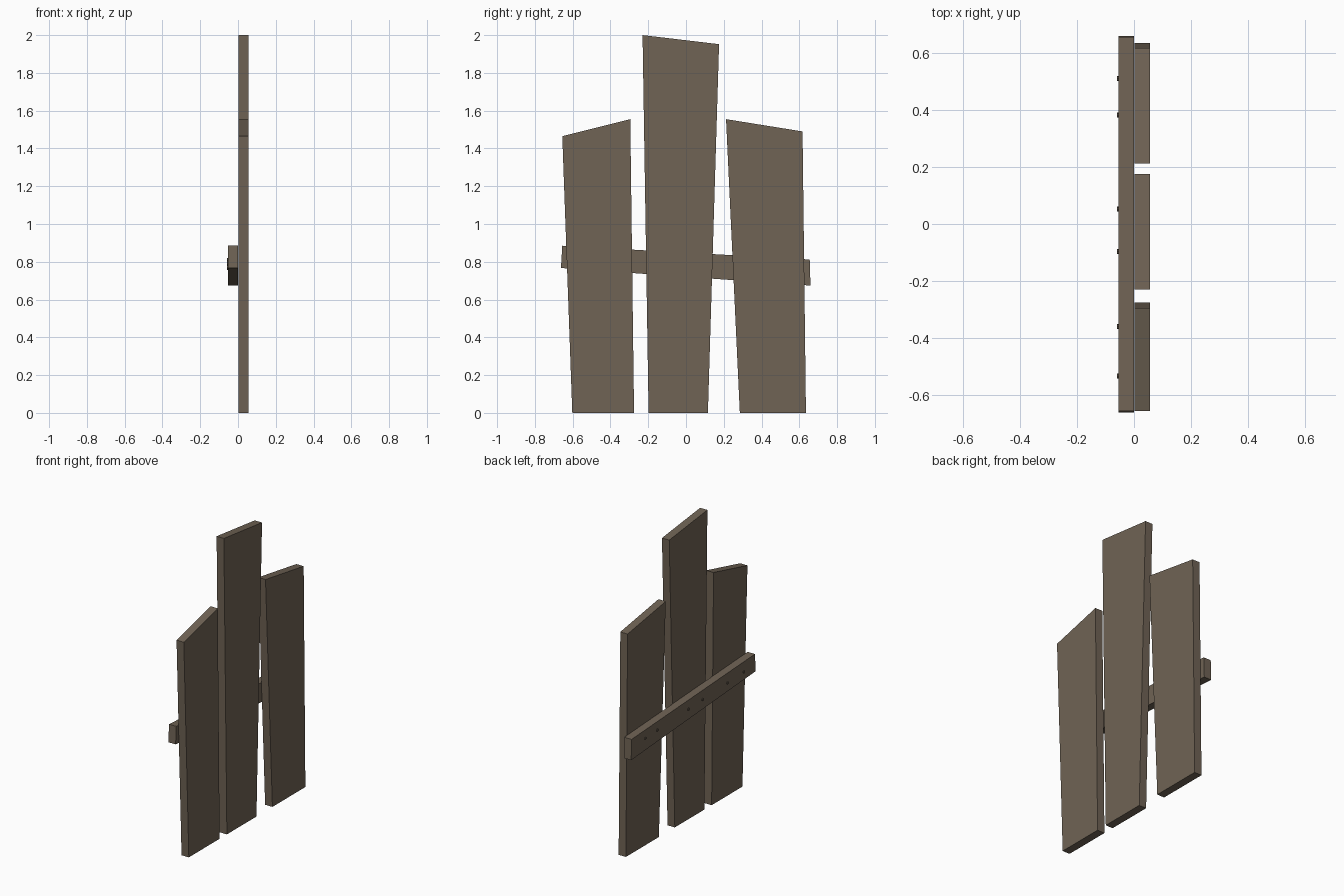
import bpy, bmesh, math

if "Cube" in bpy.data.objects:
    bpy.data.objects.remove(bpy.data.objects["Cube"])

wood = bpy.data.materials.new("wood")
wood.diffuse_color = (0.16, 0.125, 0.09, 1)
wood.use_nodes = True
wood.node_tree.nodes["Principled BSDF"].inputs["Base Color"].default_value = wood.diffuse_color
iron = bpy.data.materials.new("dark_wood")
iron.diffuse_color = (0.12, 0.095, 0.07, 1)
iron.use_nodes = True
iron.node_tree.nodes["Principled BSDF"].inputs["Base Color"].default_value = iron.diffuse_color


def slab(name, outline, x0, x1, mat=wood):
    """Extrude a (y, z) outline along x from x0 to x1."""
    bm = bmesh.new()
    face = bm.faces.new([bm.verts.new((x0, y, z)) for y, z in outline])
    ext = bmesh.ops.extrude_face_region(bm, geom=[face])
    verts = [g for g in ext["geom"] if isinstance(g, bmesh.types.BMVert)]
    bmesh.ops.translate(bm, verts=verts, vec=(x1 - x0, 0, 0))
    bmesh.ops.recalc_face_normals(bm, faces=bm.faces)
    mesh = bpy.data.meshes.new(name)
    bm.to_mesh(mesh)
    bm.free()
    mesh.materials.append(mat)
    obj = bpy.data.objects.new(name, mesh)
    bpy.context.collection.objects.link(obj)
    return obj


# Three uneven upright planks
slab("plank_left", [(-0.602, 0), (-0.275, 0), (-0.295, 1.555), (-0.655, 1.465)], 0.002, 0.056)
slab("plank_middle", [(-0.198, 0), (0.116, 0), (0.175, 1.952), (-0.23, 2.0)], 0.002, 0.056)
slab("plank_right", [(0.285, 0), (0.635, 0), (0.617, 1.49), (0.212, 1.555)], 0.002, 0.056)

# Sloping cross rail behind the planks
slab("cross_rail", [(-0.662, 0.767), (0.659, 0.674), (0.655, 0.812), (-0.655, 0.885)], -0.054, 0.0)

# Nail heads, two per plank
for i, y in enumerate((-0.533, -0.36, -0.097, 0.052, 0.382, 0.51)):
    z = 0.788 - 0.045 * y
    ring = [(y + 0.009 * math.cos(a * math.pi / 4), z + 0.009 * math.sin(a * math.pi / 4))
            for a in range(8)]
    slab(f"nail_{i + 1}", ring, -0.059, -0.045, iron)
